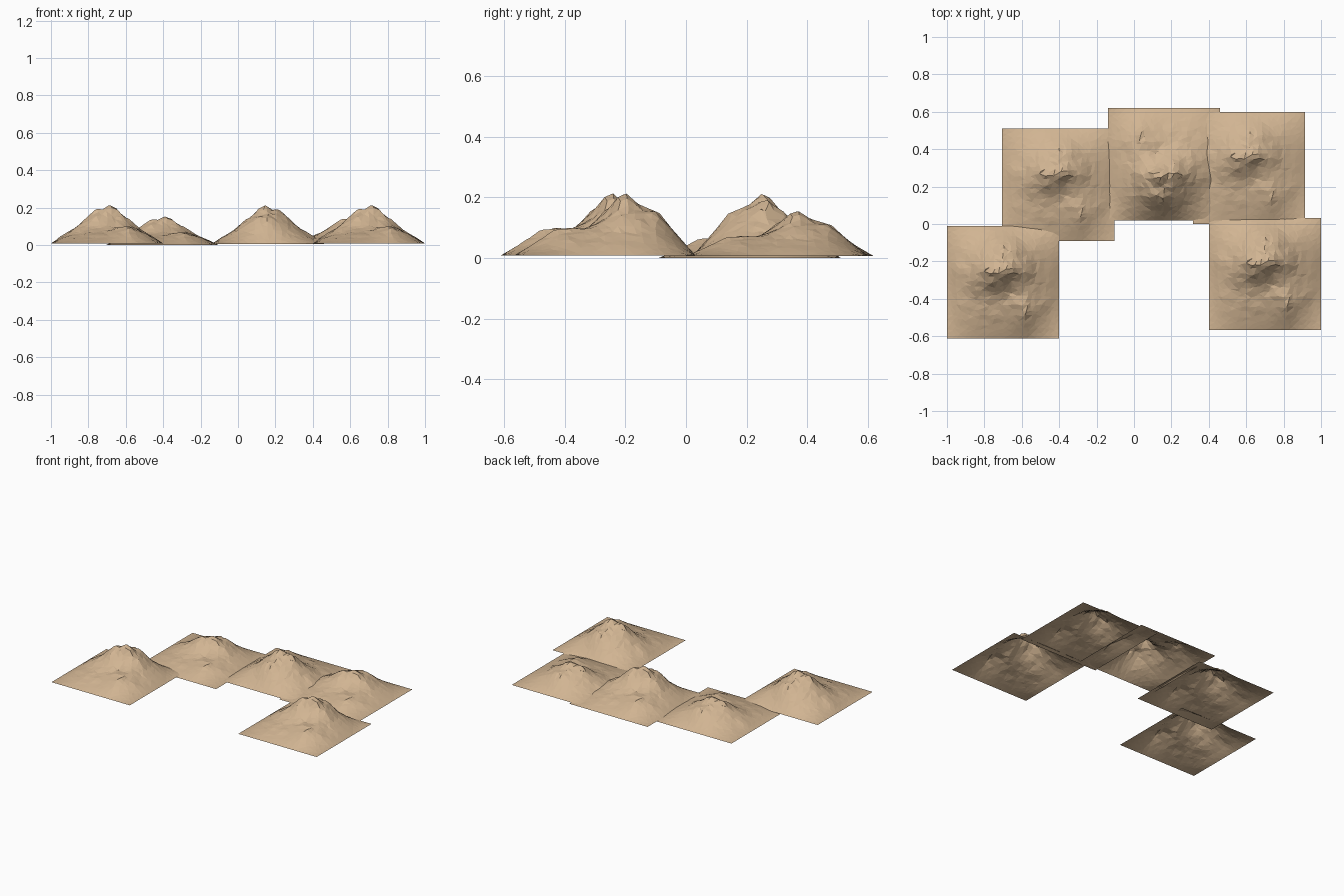
import bpy, bmesh, random
from mathutils import Vector, noise

if "Cube" in bpy.data.objects:
    bpy.data.objects.remove(bpy.data.objects["Cube"])

SIZE, DIV = 0.6, 24

# Coarse relief in thousandths, north row first; the rim is zero
RELIEF = [
    [15, 25, 40, 55, 65, 60, 45, 30, 15],
    [25, 45, 75, 110, 140, 130, 90, 55, 25],
    [32, 65, 105, 150, 162, 155, 115, 70, 35],
    [45, 80, 135, 197, 203, 180, 125, 80, 40],
    [40, 75, 115, 145, 140, 120, 105, 75, 40],
    [35, 55, 75, 85, 85, 88, 90, 70, 35],
    [28, 45, 55, 60, 68, 82, 92, 65, 30],
    [18, 30, 40, 45, 48, 62, 75, 45, 20],
    [8, 15, 20, 22, 25, 32, 38, 22, 10],
]


def cell(i, j):
    if 1 <= i <= 9 and 1 <= j <= 9:
        return RELIEF[9 - j][i - 1] / 1000
    return 0.0


def height(x, y):
    u, v = (x / SIZE + 0.5) * 10, (y / SIZE + 0.5) * 10
    i, j = min(int(u), 9), min(int(v), 9)
    a, b = u - i, v - j
    low = cell(i, j) * (1 - a) + cell(i + 1, j) * a
    high = cell(i, j + 1) * (1 - a) + cell(i + 1, j + 1) * a
    h = low * (1 - b) + high * b
    # summit knob and rocky roughness, fading out at the rim
    d = ((x - 0.02) ** 2 + (y - 0.07) ** 2) ** 0.5
    h += 0.018 * max(0, 1 - d / 0.04)
    rough = noise.noise(Vector((x * 16, y * 16, 3.7))) * 0.09
    rough += noise.noise(Vector((x * 38, y * 38, 8.1))) * 0.06
    return max(0, h * (1 + rough))


def mountain_mesh():
    random.seed(4)
    bm = bmesh.new()
    bmesh.ops.create_grid(bm, x_segments=DIV, y_segments=DIV, size=SIZE / 2)
    step = SIZE / DIV
    for v in bm.verts:
        if v.is_boundary:
            v.co.z = 0
            continue
        v.co.x += random.uniform(-0.35, 0.35) * step
        v.co.y += random.uniform(-0.35, 0.35) * step
        v.co.z = height(v.co.x, v.co.y)
    bmesh.ops.triangulate(bm, faces=bm.faces[:], quad_method='SHORT_EDGE')
    me = bpy.data.meshes.new("mountain")
    bm.to_mesh(me)
    bm.free()
    return me


# Sandy rock colour
sand = bpy.data.materials.new("sand")
sand.diffuse_color = (0.64, 0.46, 0.29, 1)
sand.use_nodes = True
sand.node_tree.nodes["Principled BSDF"].inputs["Base Color"].default_value = sand.diffuse_color
mesh = mountain_mesh()
mesh.materials.append(sand)

# Five tiles of one range: name, centre x, y, base z, half turns, height scale
TILES = [
    ("west_mountain", -0.70, -0.312, 0.008, 0, 1.0),
    ("northwest_mountain", -0.405, 0.21, 0.0, 0, 0.74),
    ("north_mountain", 0.16, 0.32, 0.006, 1, 1.0),
    ("northeast_mountain", 0.615, 0.30, 0.007, 0, 0.72),
    ("east_mountain", 0.70, -0.268, 0.008, 0, 1.0),
]
for name, x, y, z, turn, tall in TILES:
    ob = bpy.data.objects.new(name, mesh)
    ob.location = (x, y, z)
    ob.rotation_euler.z = turn * 3.14159265
    ob.scale.z = tall
    bpy.context.collection.objects.link(ob)
